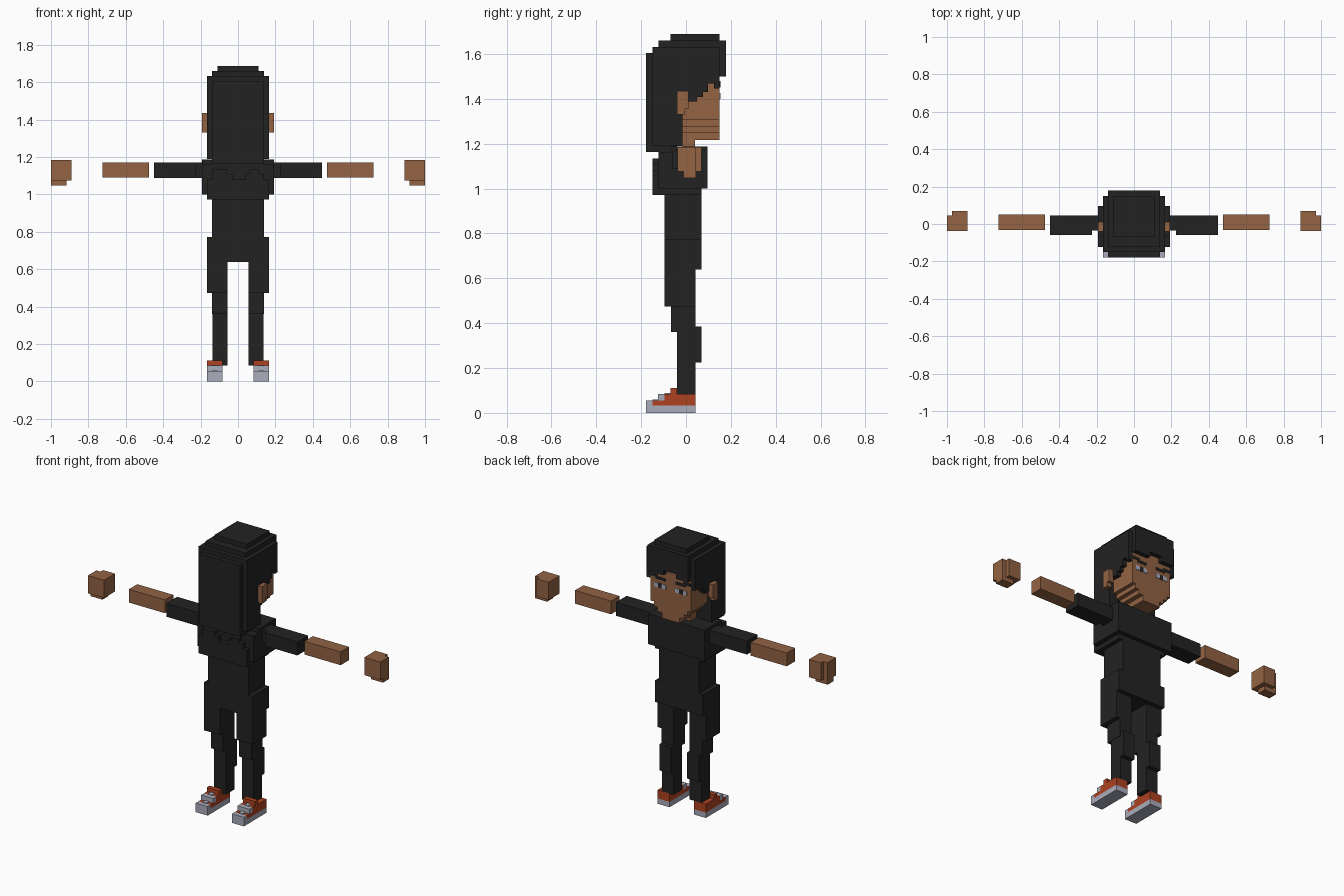
import bpy, bmesh


def mat(name, rgb):
    m = bpy.data.materials.new(name)
    m.diffuse_color = (*rgb, 1)
    return m


SKIN = mat("brown_skin", (0.292, 0.125, 0.057))
HAIR = mat("black_hair", (0.0165, 0.0165, 0.0165))
CLOTH = mat("black_cloth", (0.0165, 0.0165, 0.0165))
GREY = mat("pale_grey", (0.40, 0.415, 0.50))
ORANGE = mat("rust_orange", (0.42, 0.054, 0.015))


def blocks(name, material, boxes, sides=(1,)):
    """One object from boxes (x0, x1, y0, y1, z0, z1), optionally mirrored in x."""
    bm = bmesh.new()
    for s in sides:
        for x0, x1, y0, y1, z0, z1 in boxes:
            c = bmesh.ops.create_cube(bm, size=1)["verts"]
            for v in c:
                v.co = (s * (x0 + x1) / 2 + v.co.x * (x1 - x0),
                        (y0 + y1) / 2 + v.co.y * (y1 - y0),
                        (z0 + z1) / 2 + v.co.z * (z1 - z0))
    me = bpy.data.meshes.new(name)
    bm.to_mesh(me)
    bm.free()
    me.materials.append(material)
    ob = bpy.data.objects.new(name, me)
    bpy.context.collection.objects.link(ob)
    return ob


def sym(w, *rest):
    return (-w, w, *rest)


BOTH = (-1, 1)

# head with jaw narrowing in steps towards the chin
blocks("head", SKIN, [
    sym(0.138, -0.015, 0.15, 1.305, 1.55),
    sym(0.115, -0.015, 0.15, 1.277, 1.305),
    sym(0.09, -0.015, 0.15, 1.25, 1.277),
    sym(0.06, 0.0, 0.15, 1.217, 1.25)])
blocks("neck", SKIN, [sym(0.06, -0.015, 0.04, 1.17, 1.25)])
blocks("ear", SKIN, [(0.16, 0.192, -0.04, 0.012, 1.355, 1.435),
                     (0.16, 0.192, -0.04, -0.005, 1.33, 1.355)], BOTH)

# hair: stepped crown, long back, fringe
blocks("hair_crown", HAIR, [
    sym(0.11, -0.07, 0.15, 1.66, 1.688),
    sym(0.138, -0.122, 0.178, 1.632, 1.66),
    sym(0.165, -0.15, 0.15, 1.55, 1.632)])
blocks("hair_back", HAIR, [
    sym(0.138, -0.178, -0.15, 1.162, 1.605),
    sym(0.165, -0.15, -0.015, 1.19, 1.605),
    sym(0.138, -0.15, -0.04, 1.162, 1.19)])
blocks("hair_side", HAIR, [
    (0.135, 0.165, -0.016, 0.012, 1.39, 1.56),
    (0.135, 0.165, 0.012, 0.05, 1.388, 1.56),
    (0.135, 0.165, 0.05, 0.075, 1.408, 1.56),
    (0.135, 0.165, 0.075, 0.098, 1.43, 1.56),
    (0.135, 0.165, 0.098, 0.125, 1.468, 1.56),
    (0.135, 0.165, 0.125, 0.15, 1.445, 1.56)], BOTH)
blocks("hair_fringe", HAIR, [
    (-0.138, -0.055, 0.149, 0.178, 1.50, 1.64),
    (-0.055, 0.03, 0.149, 0.178, 1.53, 1.64),
    (0.03, 0.138, 0.149, 0.178, 1.50, 1.64)])

# face details as thin plates
blocks("eye_white", GREY, [(0.032, 0.06, 0.148, 0.153, 1.40, 1.427),
                           (0.085, 0.112, 0.148, 0.153, 1.40, 1.427)], BOTH)
blocks("pupil", HAIR, [(0.06, 0.085, 0.148, 0.153, 1.40, 1.427)], BOTH)
blocks("eyebrow", HAIR, [(0.035, 0.10, 0.148, 0.153, 1.45, 1.467),
                         (0.085, 0.138, 0.148, 0.153, 1.462, 1.48)], BOTH)

# torso: chest, raised back panel with ragged top, waist, hips
blocks("chest", CLOTH, [
    sym(0.193, -0.122, 0.095, 1.0, 1.162),
    sym(0.193, -0.07, 0.095, 1.162, 1.188),
    sym(0.165, -0.122, 0.068, 0.972, 1.0)])
blocks("back_panel", CLOTH, [
    sym(0.165, -0.15, -0.12, 0.972, 1.08),
    (0.04, 0.138, -0.15, -0.12, 1.08, 1.11),
    (-0.138, -0.03, -0.15, -0.12, 1.08, 1.11),
    (0.06, 0.11, -0.15, -0.12, 1.11, 1.133),
    (-0.138, -0.06, -0.15, -0.12, 1.11, 1.133)])
blocks("waist", CLOTH, [sym(0.138, -0.095, 0.068, 0.77, 0.975)])
blocks("hips", CLOTH, [sym(0.165, -0.095, 0.068, 0.64, 0.772)])

# arms: sleeve, detached forearm and fist
blocks("sleeve", CLOTH, [(0.19, 0.23, -0.035, 0.045, 1.087, 1.17),
                         (0.225, 0.448, -0.06, 0.045, 1.087, 1.17)], BOTH)
blocks("forearm", SKIN, [(0.477, 0.724, -0.032, 0.05, 1.09, 1.172)], BOTH)
blocks("hand", SKIN, [
    (0.89, 0.972, -0.037, 0.07, 1.075, 1.185),
    (0.97, 1.0, -0.037, 0.045, 1.075, 1.185),
    (0.918, 1.0, -0.012, 0.045, 1.048, 1.076)], BOTH)

# legs
blocks("thigh", CLOTH, [(0.055, 0.165, -0.095, 0.042, 0.474, 0.65)], BOTH)
blocks("knee", CLOTH, [(0.055, 0.138, -0.067, 0.042, 0.36, 0.48)], BOTH)
blocks("shin", CLOTH, [(0.055, 0.135, -0.04, 0.068, 0.225, 0.386),
                       (0.055, 0.135, -0.04, 0.042, 0.085, 0.23)], BOTH)

# shoes: sole with toe cap, upper, laces
blocks("shoe_sole", GREY, [(0.083, 0.165, -0.178, 0.042, 0, 0.033),
                           (0.083, 0.165, -0.178, -0.15, 0.033, 0.056)], BOTH)
blocks("shoe_upper", ORANGE, [
    (0.083, 0.165, -0.15, 0.042, 0.033, 0.056),
    (0.083, 0.165, -0.095, 0.042, 0.056, 0.085),
    (0.083, 0.165, -0.068, -0.04, 0.085, 0.111)], BOTH)
blocks("shoe_laces", GREY, [
    (0.083, 0.165, -0.124, -0.095, 0.056, 0.085),
    (0.11, 0.138, -0.15, -0.124, 0.05, 0.06),
    (0.11, 0.138, -0.095, -0.068, 0.08, 0.089)], BOTH)
